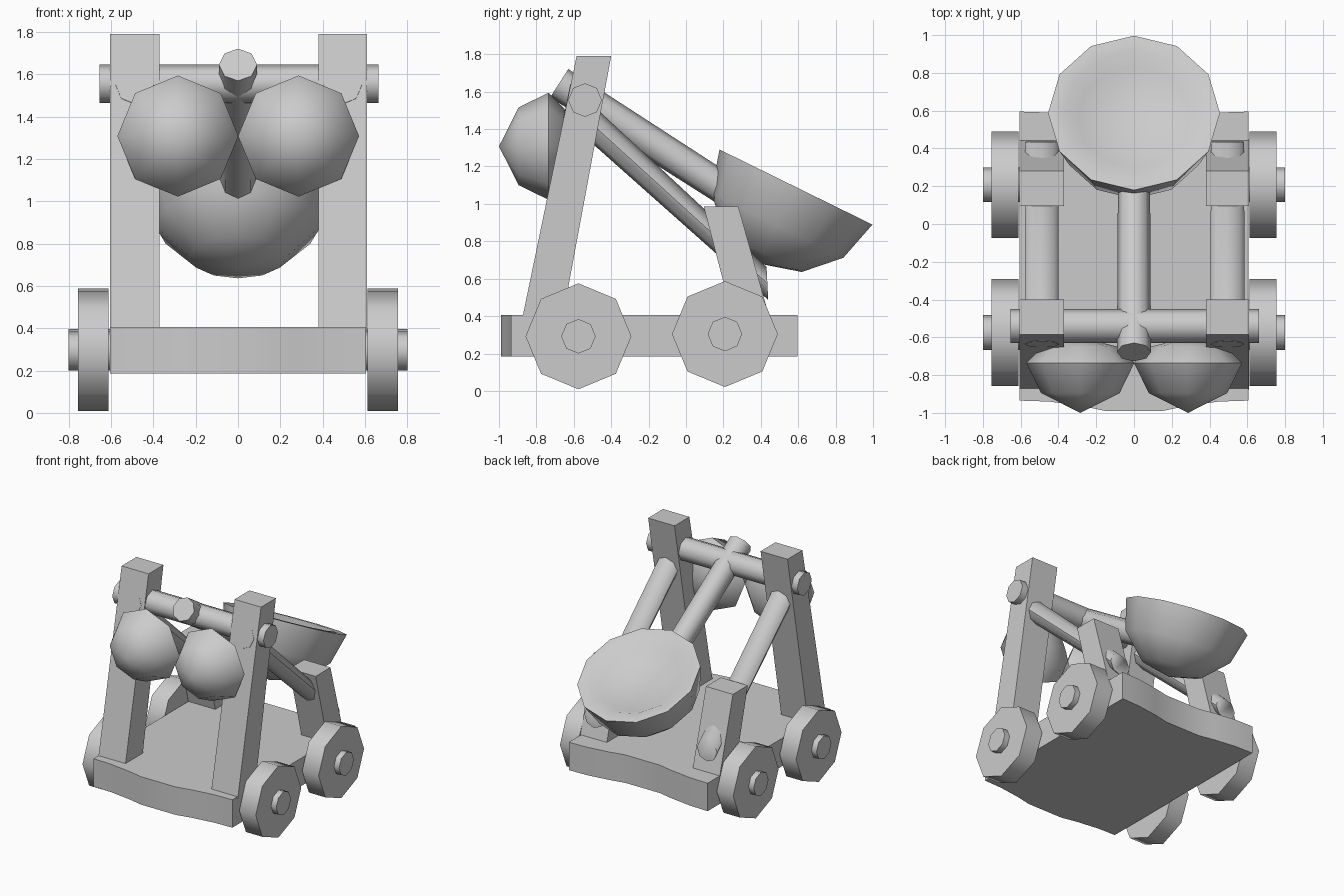
import bpy, bmesh, math
from mathutils import Vector

if "Cube" in bpy.data.objects:
    bpy.data.objects.remove(bpy.data.objects["Cube"])

grey = bpy.data.materials.new("plain grey")
grey.diffuse_color = (0.6, 0.6, 0.6, 1)
grey.use_nodes = True
grey.node_tree.nodes["Principled BSDF"].inputs["Base Color"].default_value = grey.diffuse_color


def loft(name, rings):
    """Skin a list of equal-length point rings; one-point rings become poles."""
    bm = bmesh.new()
    rows = [[bm.verts.new(p) for p in ring] for ring in rings]
    for a, b in zip(rows, rows[1:]):
        n = max(len(a), len(b))
        for i in range(n):
            j = (i + 1) % n
            if len(a) == 1:
                bm.faces.new((a[0], b[j], b[i]))
            elif len(b) == 1:
                bm.faces.new((a[i], a[j], b[0]))
            else:
                bm.faces.new((a[i], a[j], b[j], b[i]))
    for end in (rows[0], rows[-1]):
        if len(end) > 2:
            bm.faces.new(end)
    bmesh.ops.recalc_face_normals(bm, faces=bm.faces)
    mesh = bpy.data.meshes.new(name)
    bm.to_mesh(mesh)
    bm.free()
    mesh.materials.append(grey)
    ob = bpy.data.objects.new(name, mesh)
    bpy.context.collection.objects.link(ob)
    bpy.ops.object.select_all(action='DESELECT')
    ob.select_set(True)
    bpy.context.view_layer.objects.active = ob
    bpy.ops.object.shade_smooth_by_angle(angle=math.radians(50))
    return ob


def ring(center, u, v, r, n=8):
    """Regular polygon with its first corner along v."""
    if r == 0:
        return [Vector(center)]
    return [Vector(center) + r * (math.sin(t) * Vector(u) + math.cos(t) * Vector(v))
            for t in (2 * math.pi * i / n for i in range(n))]


X, Y, Z = Vector((1, 0, 0)), Vector((0, 1, 0)), Vector((0, 0, 1))


def bar_x(name, x0, x1, y, z, r):
    loft(name, [ring((x, y, z), Y, Z, r) for x in (x0, x1)])


# platform with wavy front and back edges
wave = [(-0.605, 0), (-0.45, 0.005), (-0.27, 0.03), (-0.15, 0.055),
        (0.15, 0.055), (0.27, 0.03), (0.45, 0.005), (0.605, 0)]
outline = [(x, -0.935 - d) for x, d in wave] + [(x, 0.595 - d) for x, d in reversed(wave)]
loft("platform", [[(x, y, z) for x, y in outline] for z in (0.185, 0.405)])


# leaning posts
def post(name, x0, x1, bottom, top):
    loft(name, [[(x0, y0, z), (x1, y0, z), (x1, y1, z), (x0, y1, z)]
                for y0, y1, z in (bottom, top)])


for side, x0, x1 in (("left", -0.605, -0.37), ("right", 0.38, 0.61)):
    post(side + "_front_post", x0, x1, (-0.875, -0.66, 0.39), (-0.585, -0.4, 1.79))
    post(side + "_back_post", x0, x1, (0.25, 0.447, 0.39), (0.095, 0.28, 0.985))

# wheels and axles
for axle, y, z in (("front", -0.575, 0.292), ("back", 0.208, 0.304)):
    bar_x(axle + "_axle", -0.8, 0.8, y, z, 0.092)
    for side, s in (("left", -1), ("right", 1)):
        bar_x(f"{axle}_{side}_wheel", s * 0.612, s * 0.755, y, z, 0.283)

# crossbar between the front posts
bar_x("crossbar", -0.655, 0.663, -0.54, 1.555, 0.09)

# sloping braces, cut parallel to the posts they pass through
for side, x in (("left", -0.488), ("right", 0.495)):
    loft(side + "_brace", [ring((x, -0.637, 1.55), X, Vector((0, 0.2, 1)), 0.09),
                           ring((x, 0.435, 0.575), X, Vector((0, -0.05, 1)), 0.088)])

# throwing arm
across = Vector((0, 0.54, 0.84))
loft("throwing_arm", [ring((0, -0.678, 1.645), X, across, 0.09),
                      ring((0, 0.25, 1.05), X, across, 0.085)])

# bowl: half ball with a thick rim and a shallow floor
normal = Vector((0, 0.441, 0.898))
along = Vector((0, 0.898, -0.441))
mid = Vector((0, 0.588, 1.09))
R = 0.455
profile = [(0, -R)] + [(R * math.sin(a), -R * math.cos(a))
                       for a in (math.radians(30), math.radians(60), math.radians(90))]
profile += [(0.37, 0), (0.3, -0.05)]
loft("bowl", [ring(mid + normal * h, X, along, r, 12) for r, h in profile])

# pair of rounded counterweights in front
for side, x in (("left", -0.284), ("right", 0.286)):
    loft(side + "_counterweight",
         [ring((x, y, 1.308), X, Z, r) for r, y in
          ((0, -1.0), (0.208, -0.895), (0.286, -0.735), (0.2, -0.65), (0, -0.6))])
